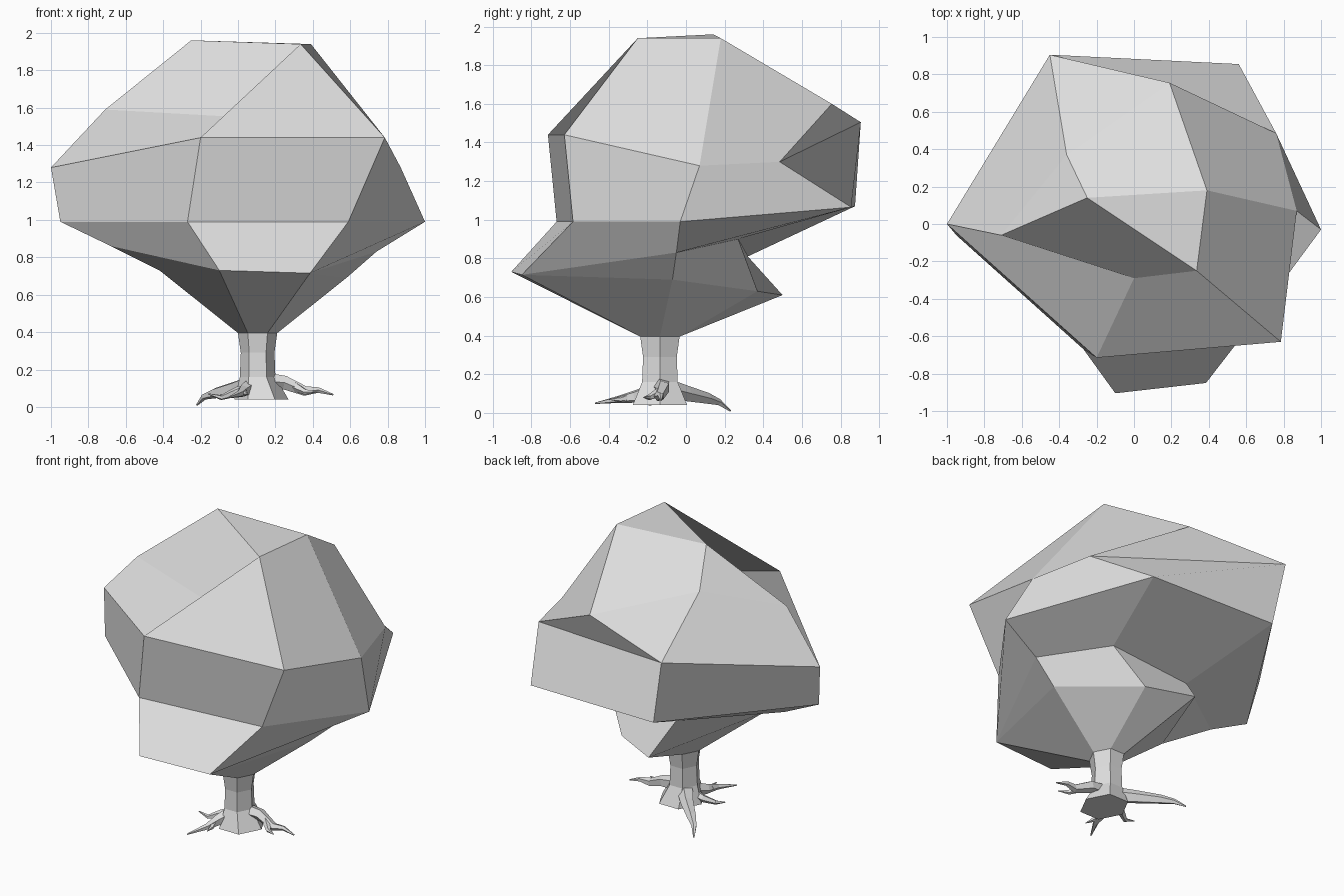
import bpy, bmesh
from math import cos, sin, pi
from mathutils import Vector

cube = bpy.data.objects.get("Cube")
if cube:
    bpy.data.objects.remove(cube)

grey = bpy.data.materials.new("plain_grey")
grey.use_nodes = True
GREY_RGBA = (0.73, 0.73, 0.73, 1)
grey.diffuse_color = GREY_RGBA
grey.node_tree.nodes["Principled BSDF"].inputs["Base Color"].default_value = GREY_RGBA


def loft(name, rings, peak=None, cap=(), split=()):
    """Skin a stack of equal rings with flat quads; equal points share a vertex.
    cap groups the top ring's points into faces around the peak,
    split names quads (level, column) that are folded into two triangles."""
    bm = bmesh.new()
    known = {}

    def vert(point):
        key = tuple(round(c, 4) for c in point)
        if key not in known:
            known[key] = bm.verts.new(point)
        return known[key]

    def face(*corners):
        unique = list(dict.fromkeys(corners))
        if len(unique) > 2:
            bm.faces.new(unique)

    rows = [[vert(p) for p in ring] for ring in rings]
    count = len(rows[0])
    for level, (upper, lower) in enumerate(zip(rows, rows[1:])):
        for i in range(count):
            j = (i + 1) % count
            if (level, i) in split:
                face(upper[i], lower[i], lower[j])
                face(upper[i], lower[j], upper[j])
            else:
                face(upper[j], upper[i], lower[i], lower[j])
    if peak:
        for group in cap:
            face(vert(peak), *(rows[0][k] for k in group))
    else:
        face(*rows[0])
    face(*reversed(rows[-1]))
    bmesh.ops.recalc_face_normals(bm, faces=bm.faces)
    mesh = bpy.data.meshes.new(name)
    bm.to_mesh(mesh)
    bm.free()
    mesh.materials.append(grey)
    obj = bpy.data.objects.new(name, mesh)
    bpy.context.collection.objects.link(obj)


def hexagon(x, y, z, radius):
    """Level six-sided ring, a little longer in y, starting on the -x side."""
    return [Vector((x + radius * cos(pi + k * pi / 3),
                    y + 1.12 * radius * sin(pi + k * pi / 3), z)) for k in range(6)]


def root(name, path, thickness):
    """Tapered five-sided root following a short path to a point."""
    path = [Vector(p) for p in path]
    rings = []
    for k, p in enumerate(path):
        along = (path[min(k + 1, len(path) - 1)] - path[max(k - 1, 0)]).normalized()
        side = along.cross(Vector((0, 0, 1))).normalized()
        up = side.cross(along)
        r = thickness * (1 - 0.92 * k / (len(path) - 1))
        rings.append([p + r * (side * cos(a * 2 * pi / 5) + up * sin(a * 2 * pi / 5))
                      for a in range(5)])
    loft(name, rings)


# Crown: six-sided tiers, each listed from -x round by the front
front_left, front_right = (-0.10, -0.905, 0.73), (0.385, -0.85, 0.715)
shoulder = [(-0.71, -0.06, 1.59), (0, -0.29, 1.55), (0.335, -0.25, 1.94),
            (0.39, 0.18, 1.94), (0.19, 0.755, 1.6), (-0.36, 0.37, 1.76)]
upper_belt = [(-1, 0, 1.28), (-0.2, -0.715, 1.44), (0.785, -0.63, 1.44),
              (0.87, 0.07, 1.28), (0.76, 0.485, 1.3), (-0.45, 0.905, 1.505)]
lower_belt = [(-0.95, -0.06, 0.99), (-0.27, -0.67, 0.99), (0.59, -0.585, 0.99),
              (1, -0.03, 0.99), (0.56, 0.855, 1.065), (-0.37, 0.875, 1.07)]
skirt = [(-0.68, -0.08, 0.86), front_left, front_right,
         (0.74, -0.05, 0.83), (0.39, 0.27, 0.9), (-0.15, 0.32, 0.81)]
underside = [(-0.42, -0.23, 0.73), front_left, front_right,
             (0.58, -0.07, 0.69), (0.22, 0.37, 0.63), (-0.07, 0.5, 0.61)]
trunk_top = hexagon(0.105, -0.135, 0.395, 0.105)
loft("crown", [shoulder, upper_belt, lower_belt, skirt, underside, trunk_top],
     peak=(-0.25, 0.14, 1.96), cap=[(0, 1, 2), (2, 3), (3, 4, 5), (5, 0)], split={(0, 4)})

# Trunk: narrow waist, flared foot
loft("trunk", [trunk_top, hexagon(0.105, -0.135, 0.29, 0.09),
               hexagon(0.105, -0.135, 0.16, 0.095), hexagon(0.125, -0.135, 0.04, 0.145)])

# Roots
root("left_root", [(0.12, -0.13, 0.14), (0.25, -0.12, 0.13), (0.36, -0.14, 0.085),
                   (0.43, -0.13, 0.09), (0.51, -0.13, 0.065)], 0.05)
root("left_root_fork", [(0.3, -0.13, 0.11), (0.36, -0.19, 0.08), (0.42, -0.22, 0.08)], 0.028)
root("front_root", [(0.09, -0.14, 0.12), (0.03, -0.26, 0.085), (0.01, -0.35, 0.07),
                    (-0.05, -0.47, 0.05)], 0.05)
root("front_root_fork", [(0.02, -0.28, 0.085), (0.04, -0.34, 0.07), (0.05, -0.4, 0.07)], 0.025)
root("back_root", [(0.09, -0.12, 0.13), (-0.01, 0.0, 0.1), (-0.12, 0.11, 0.075),
                   (-0.18, 0.17, 0.055), (-0.22, 0.23, 0.01)], 0.055)
root("right_root", [(0.08, -0.14, 0.11), (-0.02, -0.15, 0.075), (-0.09, -0.19, 0.05),
                    (-0.16, -0.19, 0.07)], 0.036)
